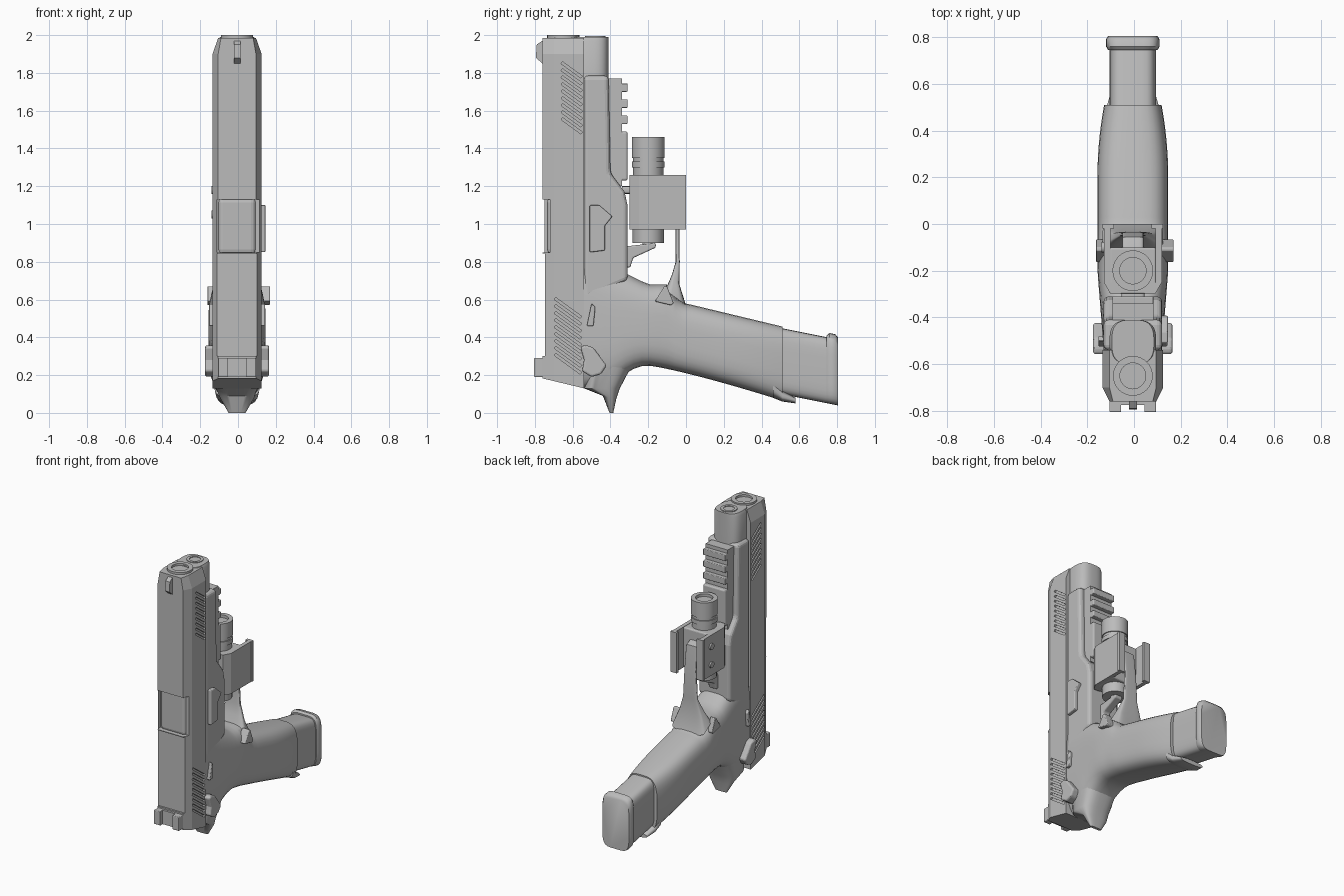
import bpy, bmesh, math
from mathutils import Matrix, Vector

if "Cube" in bpy.data.objects:
    bpy.data.objects.remove(bpy.data.objects["Cube"], do_unlink=True)

# Shared reference lines
TOP, SEAM, UNDERSIDE = -.76, -.54, -.31
HALF = .13
MUZZLE = 1.985
BORE_Y, ROD_Y, LIGHT_Y = -.65, -.48, -.2
CLAMP_LOW, CLAMP_HIGH = .97, 1.26

grey = bpy.data.materials.new("plain grey")
grey.use_nodes = True
grey.diffuse_color = (.5, .5, .5, 1)
grey.node_tree.nodes["Principled BSDF"].inputs["Base Color"].default_value = grey.diffuse_color


def finish(name, bm, bevel=0, smooth=0):
    bmesh.ops.recalc_face_normals(bm, faces=bm.faces)
    mesh = bpy.data.meshes.new(name)
    bm.to_mesh(mesh)
    bm.free()
    mesh.materials.append(grey)
    ob = bpy.data.objects.new(name, mesh)
    bpy.context.collection.objects.link(ob)
    ob.location.x = -.005
    if bevel:
        mod = ob.modifiers.new("Bevel", "BEVEL")
        mod.width, mod.segments = bevel, 3
        mod.limit_method = "ANGLE"
    if smooth:
        bpy.ops.object.select_all(action="DESELECT")
        ob.select_set(True)
        bpy.context.view_layer.objects.active = ob
        bpy.ops.object.shade_smooth_by_angle(angle=math.radians(smooth))
    return ob


def skin(name, rings, **options):
    """Join equal rings of points into a capped tube."""
    bm = bmesh.new()
    rows = [[bm.verts.new(point) for point in ring] for ring in rings]
    count = len(rows[0])
    for low, high in zip(rows, rows[1:]):
        for i in range(count):
            j = (i + 1) % count
            bm.faces.new((low[i], low[j], high[j], high[i]))
    bm.faces.new(rows[0])
    bm.faces.new(rows[-1])
    return finish(name, bm, **options)


def rounded_ring(front, back, half, power, count=32):
    """Rounded section between two side-view edge points (y, z)."""
    front, back = Vector((0, *front)), Vector((0, *back))
    ring = []
    for i in range(count):
        turn = math.tau * (i + .5) / count
        along, across = (math.copysign(abs(f) ** (2 / power), f)
                         for f in (math.cos(turn), math.sin(turn)))
        ring.append((front + back) / 2 + (front - back) / 2 * along + Vector((half * across, 0, 0)))
    return ring


def loft(name, sections, power=3):
    return skin(name, [rounded_ring(*section, power) for section in sections], smooth=45)


def plate(name, outline, half, center=0, **options):
    """Side-view outline (y, z) extruded across x."""
    return skin(name, [[(x, y, z) for y, z in outline] for x in (center - half, center + half)], **options)


def box(name, half, ys, zs, center=0, **options):
    (near, far), (low, high) = ys, zs
    return plate(name, [(near, low), (far, low), (far, high), (near, high)], half, center, **options)


def drum(name, y, radius, low, high, count=32):
    """Upright cylinder with a shallow bore in its upper end."""
    bore = radius * .65
    profile = [(radius, low), (radius, high), (bore, high), (bore, high - .02)]
    turns = [math.tau * i / count for i in range(count)]
    skin(name, [[(r * math.cos(a), y + r * math.sin(a), z) for a in turns] for r, z in profile], smooth=35)


def cut(target, cutter):
    cutter.hide_render = True
    cutter.hide_set(True)
    mod = target.modifiers.new("Cut", "BOOLEAN")
    mod.operation, mod.solver, mod.object = "DIFFERENCE", "EXACT", cutter


# Slide with tapered muzzle and sloping rear end
def slide_ring(z, shrink=0, slope=0):
    corners = [(.1 - shrink / 2, TOP), (HALF - shrink, TOP + .06), (HALF - shrink, SEAM)]
    corners += [(-x, y) for x, y in reversed(corners)]
    return [(x, y, z + slope * (SEAM - y)) for x, y in corners]


slide = skin("slide", [slide_ring(HALF, slope=.24), slide_ring(1.9), slide_ring(MUZZLE, shrink=.03)])
cut(slide, box("port_cutter", .15, (-1, TOP + .04), (.85, 1.13), center=.045))
cut(slide, box("top_step_cutter", .2, (-1, TOP + .013), (.3, .845)))

# Slanted grip grooves on both sides of the slide
bm = bmesh.new()
for row in range(9):
    for start, length in ((.26, .17), (1.52, .13)):
        for side in (-HALF, HALF):
            place = Matrix.Translation((side, SEAM - length / 2, start + row * .037))
            tilt = Matrix.Rotation(math.radians(-36), 4, "X")
            size = Matrix.Diagonal((.025, length, .013, 1))
            bmesh.ops.create_cube(bm, size=1, matrix=place @ tilt @ size)
cut(slide, finish("groove_cutter", bm))

# Barrel, muzzle ring and recoil guide
box("barrel_hood", .1, (TOP + .025, -.6), (.84, 1.14), bevel=.025)
drum("muzzle_ring", BORE_Y, .085, 1.9, 2)
drum("guide_rod", ROD_Y, .055, 1.9, 1.995)
loft("slide_nose", [((-.41, z), (-.6, z), half) for z, half in ((1.7, .1), (1.97, .1), (1.99, .09))])

# Sights
plate("front_sight", [(TOP, 1.85), (TOP - .035, 1.88), (TOP - .03, 1.95), (TOP, 1.97)], .017)
rear_sight = box("rear_sight", .1, (TOP - .045, TOP + .03), (.19, .29), bevel=.005)
cut(rear_sight, box("sight_notch_cutter", .05, (-1, TOP - .015), (.1, .4)))

# Frame with dust cover
plate("frame", [(SEAM, 1.785), (-.41, 1.785), (-.4, 1.27), (-.325, 1.17), (UNDERSIDE, 1.1),
                (UNDERSIDE, .7), (SEAM, .6)], HALF - .005, bevel=.022)

# Accessory rail with cross slots
box("accessory_rail", .088, (-.42, -.34), (1.2, 1.77))
box("rail_foot", .088, (-.36, UNDERSIDE), (1.23, 1.49), bevel=.01)
for slat in range(3):
    low = 1.53 + slat * .085
    box("rail_slat", .088, (-.36, UNDERSIDE), (low, low + .045), bevel=.005)


# Grip follows an arched back edge and a straight, flared front edge
def grip_section(y):
    ahead, behind = max(y + .2, 0), max(-.2 - y, 0)
    front = .58 - .24 * y if y > 0 else min(.58 + 10 * y * y, .68) + behind / 2
    back = max(.25 - .28 * ahead ** 1.2 - 3 * behind ** 2, HALF)
    if ahead:
        back = .25 - .28 * ahead ** 1.2
    half = .152 - .08 * behind - .3 * max(y - .2, 0) ** 2
    return (y, front), (y, back), half


steps = 24
loft("grip", [grip_section(SEAM + (.51 - SEAM) * i / steps) for i in range(steps + 1)], power=3.4)
loft("grip_lip", [((.46, .2), (.46, .08), .12), ((.51, .12), (.51, .06), .11), ((.58, .08), (.58, .05), .09)])
loft("beavertail", [((-.26, .3), (SEAM, .3), HALF), ((-.35, .13), (SEAM, HALF), .11),
                    ((-.37, .07), (-.44, .09), .09), ((-.385, 0), (-.405, 0), .045)])


# Magazine and its base pad share one sloping outline
def magazine_section(y, rim=0):
    return (y, .55 - .2 * y + rim), (y, .2 - .2 * y), .1 + rim * .6


loft("magazine", [magazine_section(y) for y in (.45, .77)], power=5)
loft("magazine_base", [magazine_section(y, rim) for y, rim in ((.745, .01), (.76, .025), (.79, .025), (.805, .01))],
     power=5)

# Trigger guard and trigger
loft("trigger_guard", [((0, .57), (-.11, .65), HALF), ((-.035, .68), (-.075, .73), .09),
                       ((-.033, .8), (-.055, .8), .055), ((-.035, 1), (-.055, 1), .045),
                       ((-.055, 1.17), (-.075, 1.13), .045), ((-.13, 1.2), (-.13, 1.16), .045),
                       ((-.34, 1.2), (-.34, 1.16), .05)], power=5)
plate("trigger", [(-.33, .77), (-.295, .77), (-.28, .82), (-.16, .875), (-.16, .9), (-.33, .88)],
      .03, bevel=.008)

# Clamp-on light: body, cheek plates, head and tail knob
clamp_span = CLAMP_LOW, CLAMP_HIGH
box("light_body", .1, (-.3, -.1), clamp_span, bevel=.01)
for side, label in ((1, "left"), (-1, "right")):
    box(label + "_clamp_plate", .014, (-.25, 0), clamp_span, center=side * .11)
    box(label + "_clamp_lip", .025, (-.02, 0), clamp_span, center=side * .105)
    slope = [(.05, -.25), (.05, -.3), (.095, -.3), (.124, -.25)]
    skin(label + "_clamp_slope", [[(side * x, y, z) for x, y in slope] for z in clamp_span])
for z in (1.05, 1.18):
    bm = bmesh.new()
    upright = Matrix.Translation((-.125, -.1, z)) @ Matrix.Rotation(math.pi / 2, 4, "Y")
    bmesh.ops.create_cone(bm, cap_ends=True, segments=16, radius1=.022, radius2=.022, depth=.02, matrix=upright)
    finish("clamp_screw", bm)
drum("light_neck", LIGHT_Y, .08, 1.25, 1.4)
drum("light_collar", LIGHT_Y, .087, 1.3, 1.33)
drum("light_head", LIGHT_Y, .087, 1.35, 1.46)
drum("light_tail", LIGHT_Y, .083, .9, .98, count=20)
drum("light_switch", LIGHT_Y, .03, .87, .95)

# Controls on the sides of the frame
plate("slide_catch", [(-.51, .85), (-.51, 1.1), (-.46, 1.1), (-.39, 1.04), (-.43, .99), (-.43, .86)],
      .02, center=HALF, bevel=.006)
button = [(-.165, .59), (-.115, .67), (-.1, .67), (-.065, .58), (-.08, .57)]
plate("magazine_release", button, .03, center=.145, bevel=.006)
plate("release_cap", button, .02, center=-.137, bevel=.004)
for side, label in ((HALF, "left"), (-HALF, "right")):
    plate(label + "_takedown_tab", [(-.525, .46), (-.49, .46), (-.48, .56), (-.5, .58)],
          .018, center=side, bevel=.006)
    plate(label + "_safety_lever", [(-.56, .35), (-.53, .36), (-.49, .345), (-.42, .25), (-.45, .205),
                                    (-.5, .19), (-.55, .22), (-.54, .28)], .04, center=side, bevel=.012)
